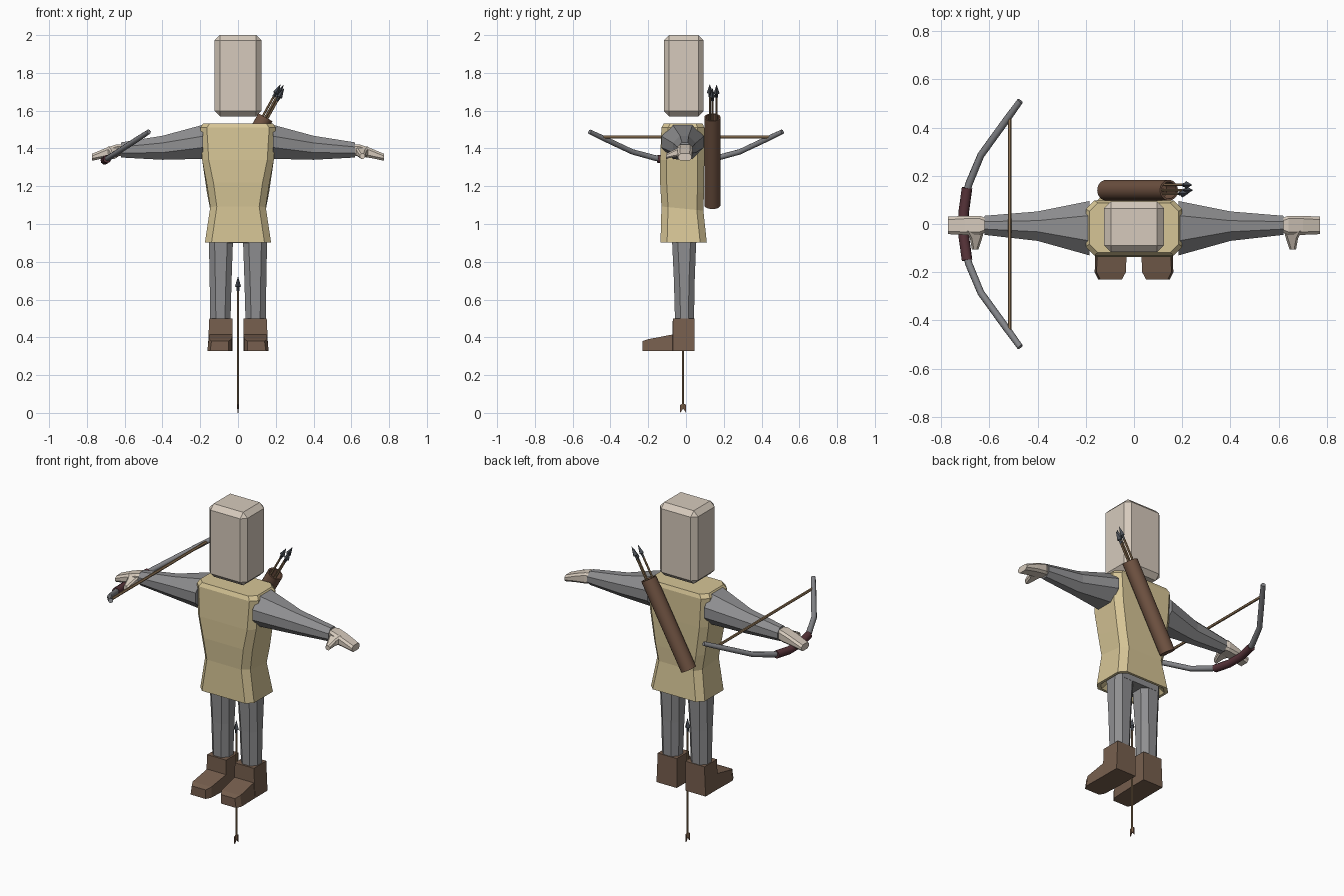
import bpy, bmesh, math
from mathutils import Vector as V

if "Cube" in bpy.data.objects:
    bpy.data.objects.remove(bpy.data.objects["Cube"])


def material(name, rgb):
    m = bpy.data.materials.new(name)
    lin = [c / 255 / 12.92 if c < 11 else ((c / 255 + 0.055) / 1.055) ** 2.4 for c in rgb]
    m.diffuse_color = (*lin, 1)
    m.use_nodes = True
    m.node_tree.nodes["Principled BSDF"].inputs["Base Color"].default_value = m.diffuse_color
    return m


SKIN = material("pale skin", (214, 202, 188))
TUNIC = material("tan tunic", (214, 197, 150))
CLOTH = material("grey cloth", (143, 143, 145))
LEATHER = material("boot leather", (119, 95, 78))
QUIVER = material("quiver leather", (112, 83, 66))
GRIP = material("dark red grip", (88, 52, 58))
WOOD = material("arrow wood", (150, 122, 90))
BOW = material("bow grey", (131, 132, 136))
STEEL = material("dark steel", (72, 77, 84))


def finish(name, bm, mat, smooth=False):
    bmesh.ops.recalc_face_normals(bm, faces=bm.faces)
    me = bpy.data.meshes.new(name)
    bm.to_mesh(me)
    bm.free()
    ob = bpy.data.objects.new(name, me)
    bpy.context.collection.objects.link(ob)
    me.materials.append(mat)
    if smooth:
        bpy.ops.object.select_all(action='DESELECT')
        bpy.context.view_layer.objects.active = ob
        ob.select_set(True)
        bpy.ops.object.shade_smooth_by_angle(angle=math.radians(50))
    return ob


def loft(name, rings, mat, smooth=False):
    bm = bmesh.new()
    loops = [[bm.verts.new(p) for p in r] for r in rings]
    n = len(loops[0])
    for a, b in zip(loops, loops[1:]):
        for i in range(n):
            bm.faces.new((a[i], a[(i + 1) % n], b[(i + 1) % n], b[i]))
    bm.faces.new(loops[0])
    bm.faces.new(loops[-1])
    return finish(name, bm, mat, smooth)


def octagon(a0, a1, b0, b1, c):
    """Rectangle with cut corners, as 2D points."""
    return [(a0 + c, b0), (a1 - c, b0), (a1, b0 + c), (a1, b1 - c),
            (a1 - c, b1), (a0 + c, b1), (a0, b1 - c), (a0, b0 + c)]


def tube(name, pts, radii, mat, sides=8, axis=None):
    pts = [V(p) for p in pts]
    rings = []
    for i, p in enumerate(pts):
        t = axis or (pts[min(i + 1, len(pts) - 1)] - pts[max(i - 1, 0)])
        t = t.normalized()
        u = t.cross(V((0.9, 0.05, -0.4)) if abs(t.y) > 0.5 else V((0, 1, 0))).normalized()
        w = t.cross(u)
        rings.append([p + radii[i] * (math.cos(k) * u + math.sin(k) * w)
                      for k in [2 * math.pi * j / sides for j in range(sides)]])
    return loft(name, rings, mat, True)


# Head: bevelled block
bm = bmesh.new()
bmesh.ops.create_cube(bm, size=1)
for v in bm.verts:
    v.co = (v.co.x * 0.248, v.co.y * 0.21 - 0.012, 1.785 + v.co.z * 0.43)
bmesh.ops.bevel(bm, geom=bm.edges[:], offset=0.028, segments=1, affect='EDGES')
finish("head", bm, SKIN)

# Tunic: half width, front, back, height, forward lift of the waist line, recessed hem
tunic = []
for hw, y0, y1, z, tilt in [(0.12, -0.08, 0.065, 0.96, 0), (0.16, -0.12, 0.095, 0.903, 0),
                            (0.175, -0.135, 0.11, 0.903, 0), (0.147, -0.13, 0.092, 1.08, 0.1),
                            (0.165, -0.137, 0.095, 1.185, 0.25), (0.19, -0.137, 0.097, 1.34, 0),
                            (0.20, -0.13, 0.097, 1.51, 0), (0.185, -0.118, 0.088, 1.532, 0)]:
    tunic.append([(x, y, z - tilt * y) for x, y in octagon(-hw, hw, y0, y1, 0.035)])
loft("tunic", tunic, TUNIC)

# Hips under the tunic
loft("hips", [[(x, y, z) for x, y in octagon(-h, h, -0.075, 0.055, 0.03)]
              for z, h in [(0.90, 0.14), (0.97, 0.15)]], CLOTH)

for side, s in (("right", -1), ("left", 1)):
    # Sleeve
    loft(side + "_arm", [[(s * x, y, z) for y, z in octagon(y0, y1, z0, z1, c)]
                         for x, y0, y1, z0, z1, c in [(0.185, -0.13, 0.095, 1.345, 1.525, 0.06),
                                                      (0.40, -0.07, 0.052, 1.34, 1.467, 0.038),
                                                      (0.62, -0.045, 0.034, 1.352, 1.432, 0.024)]], CLOTH)
    # Hand and thumb
    loft(side + "_hand", [[(s * x, y, z) for y, z in octagon(y0, y1, z0, z1, 0.012)]
                          for x, y0, y1, z0, z1 in [(0.615, -0.035, 0.025, 1.362, 1.422),
                                                    (0.64, -0.045, 0.034, 1.358, 1.422),
                                                    (0.70, -0.045, 0.034, 1.35, 1.402),
                                                    (0.772, -0.042, 0.03, 1.335, 1.372)]], SKIN)
    loft(side + "_thumb", [[(s * x, y, z) for x, z in octagon(x0, x1, z0, z1, 0.008)]
                           for y, x0, x1, z0, z1 in [(-0.03, 0.622, 0.695, 1.36, 1.41),
                                                     (-0.06, 0.63, 0.68, 1.355, 1.395),
                                                     (-0.106, 0.645, 0.672, 1.345, 1.372)]], SKIN)
    # Leg
    loft(side + "_leg", [[(s * x, y, z) for x, y in octagon(x0, x1, y0, y1, 0.03)]
                         for z, x0, x1, y0, y1 in [(0.48, 0.04, 0.147, -0.058, 0.042),
                                                   (0.70, 0.034, 0.15, -0.064, 0.046),
                                                   (0.96, 0.025, 0.155, -0.076, 0.056)]], CLOTH)
    # Boot, lofted from heel to toe
    loft(side + "_boot", [[(s * x0, y, 0.327), (s * (x1 + 0.008), y, 0.327), (s * x1, y, z), (s * x0, y, z)]
                          for y, x0, x1, z in [(0.046, 0.028, 0.152, 0.50), (-0.07, 0.028, 0.152, 0.50),
                                               (-0.071, 0.028, 0.152, 0.415), (-0.20, 0.034, 0.155, 0.39),
                                               (-0.23, 0.05, 0.14, 0.38)]], LEATHER)


# Bow: its plane tilts upward toward the string
def on_bow(x, y):
    return (x, y, 1.34 + 0.65 * (x + 0.70))


for side, s in (("front", -1), ("back", 1)):
    tube(side + "_bow_limb", [on_bow(x, s * y) for x, y in [(-0.70, 0.10), (-0.685, 0.165), (-0.635, 0.285),
                                                          (-0.53, 0.43), (-0.472, 0.51)]],
         [0.016, 0.016, 0.015, 0.015, 0.013], BOW)
tube("bow_grip", [on_bow(x, y) for x, y in [(-0.692, -0.15), (-0.706, -0.05), (-0.706, 0.05), (-0.692, 0.15)]],
     [0.022] * 4, GRIP, 10)
tube("bow_string", [on_bow(-0.515, -0.44), on_bow(-0.515, 0.44)], [0.008] * 2, WOOD, 6)

# Quiver: open tube slung across the back
low, high = V((-0.115, 0.14, 1.10)), V((0.145, 0.14, 1.565))
axis = (high - low).normalized()
tube("quiver", [low, high, high, high - axis * 0.08], [0.043, 0.043, 0.035, 0.035], QUIVER, 20, axis)


# Arrow: wooden shaft with a barbed steel head
def arrow(name, start, tip):
    d = (tip - start).normalized()
    tube(name + "_shaft", [start, tip - d * 0.05], [0.006] * 2, WOOD, 6)
    tube(name + "_head", [tip - d * k for k in (0.075, 0.055, 0.05, 0.0)],
         [0.008, 0.008, 0.016, 0.001], STEEL, 4, d)


across = V((axis.z, 0, -axis.x))
for i, (off, y, length) in enumerate([(-0.015, 0.126, 0.19), (0.012, 0.14, 0.18), (0.0, 0.162, 0.195)]):
    base = V((high.x, y, high.z)) + across * off
    arrow("quiver_arrow_%d" % (i + 1), base - axis * 0.2, base + axis * length)

# Loose arrow standing between the legs, with two-pronged fletching
arrow("loose_arrow", V((0, -0.015, 0.02)), V((0, -0.015, 0.72)))
for side, s in (("front", -1), ("back", 1)):
    loft(side + "_fletching", [[(x, -0.015 + s * y, z) for y, z in
                                [(0.002, 0.05), (0.016, 0.042), (0.016, 0.0), (0.002, 0.02)]]
                               for x in (-0.003, 0.003)], QUIVER)
